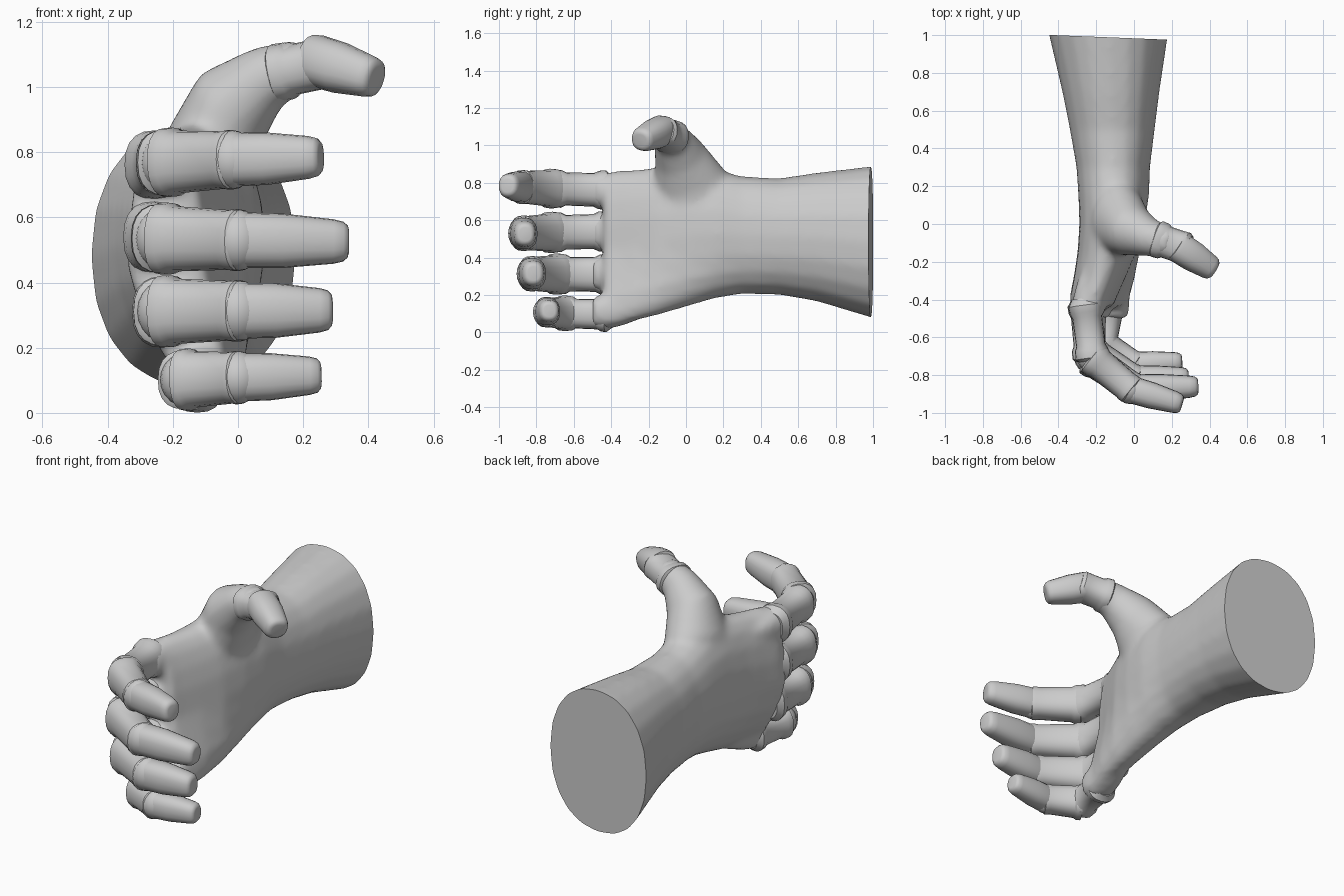
import bpy, bmesh, math
from mathutils import Vector

if "Cube" in bpy.data.objects:
    bpy.data.objects.remove(bpy.data.objects["Cube"])

SIDES = 20


def ring(bm, c, d, up, hw, hh, p):
    """Superellipse ring around c, facing d; hw along up, hh across it."""
    d = Vector(d).normalized()
    w = (Vector(up) - d * Vector(up).dot(d)).normalized()
    h = d.cross(w)
    out = []
    for i in range(SIDES):
        a = 2 * math.pi * i / SIDES
        ca, sa = math.cos(a), math.sin(a)
        u = math.copysign(abs(ca) ** (2 / p), ca) * hw
        v = math.copysign(abs(sa) ** (2 / p), sa) * hh
        out.append(bm.verts.new(Vector(c) + w * u + h * v))
    return out


def loft(bm, stations, up, p=2.0):
    """Skin (centre, direction, half width, half depth) stations, capped."""
    rings = [ring(bm, c, d, up, hw, hh, p) for c, d, hw, hh in stations]
    for a, b in zip(rings, rings[1:]):
        for i in range(SIDES):
            j = (i + 1) % SIDES
            bm.faces.new((a[i], a[j], b[j], b[i]))
    bm.faces.new(rings[0])
    bm.faces.new(rings[-1])
    return rings


def segment(bm, a, b, hw, hh, profile, up, p=2.4):
    """One finger bone from a to b, scaled along its length by profile."""
    a, b = Vector(a), Vector(b)
    loft(bm, [(a.lerp(b, t), b - a, hw * s, hh * s) for t, s in profile], up, p)


def finish(name, bm, angle=40):
    bmesh.ops.recalc_face_normals(bm, faces=bm.faces)
    me = bpy.data.meshes.new(name)
    bm.to_mesh(me)
    bm.free()
    ob = bpy.data.objects.new(name, me)
    bpy.context.collection.objects.link(ob)
    bpy.ops.object.select_all(action='DESELECT')
    ob.select_set(True)
    bpy.context.view_layer.objects.active = ob
    bpy.ops.object.shade_smooth_by_angle(angle=math.radians(angle))
    return ob


# Forearm and palm: y, x min, x max, z min, z max
bm = bmesh.new()
sections = [
    (1.10, -.47, .19, .05, .90), (1.00, -.45, .18, .075, .89),
    (.70, -.38, .135, .165, .855), (.50, -.34, .11, .20, .825),
    (.30, -.305, .085, .205, .835), (.15, -.295, .08, .18, .875),
    (.00, -.29, .055, .135, .90), (-.15, -.30, .015, .09, .885),
    (-.28, -.32, -.04, .06, .87), (-.38, -.34, -.085, .03, .865),
    (-.44, -.335, -.11, .03, .855)]
stations = [(((x0 + x1) / 2, y, (z0 + z1) / 2), (0, -1, 0), (z1 - z0) / 2, (x1 - x0) / 2)
            for y, x0, x1, z0, z1 in sections]
for (y, *_), r in zip(sections, loft(bm, stations, (0, 0, 1), 2.2)):
    bend = max(0, min(1, (.3 - y) / .6)) * .38      # little-finger side curls inward
    for v in r:
        v.co.x += bend * max(0, .4 - v.co.z)

# Thumb root, fused into the palm: centre, half width, half depth, direction
root = [((-.10, .08, .58), .22, .13, (.2, -.3, 1)), ((-.085, .02, .80), .20, .15, (.4, -.4, 1)),
        ((-.015, -.035, .945), .14, .14, (.75, -.4, .8)), ((.09, -.075, 1.03), .10, .10, (1, -.3, .5)),
        ((.20, -.10, 1.07), .082, .08, (1, -.3, .2))]
loft(bm, [(c, d, w, h) for c, w, h, d in root], (0, 1, 0))
# Finger roots, flush with the palm end
for x, z in ((-.25, .76), (-.25, .535), (-.215, .31), (-.12, .11)):
    loft(bm, [((x + .01, y, z), (0, -1, 0), s, s * .95)
              for y, s in ((-.22, .03), (-.33, .072), (-.42, .094), (-.5, .08))], (0, 0, 1), 2.4)
hand = finish("palm_and_forearm", bm)
rm = hand.modifiers.new("fuse", 'REMESH')
rm.mode, rm.voxel_size = 'VOXEL', .016
sm = hand.modifiers.new("soften", 'SMOOTH')
sm.factor, sm.iterations = .5, 18
for m in ("fuse", "soften"):
    bpy.ops.object.modifier_apply(modifier=m)

# Flat cut at the forearm end
bm = bmesh.new()
bm.from_mesh(hand.data)
cut = bmesh.ops.bisect_plane(bm, geom=bm.verts[:] + bm.edges[:] + bm.faces[:],
                             plane_co=(-.3, .995, .5), plane_no=(.04, 1, 0), clear_outer=True)
edges = [e for e in cut["geom_cut"] if isinstance(e, bmesh.types.BMEdge)]
bmesh.ops.contextual_create(bm, geom=edges)
bm.to_mesh(hand.data)
bm.free()
bpy.ops.object.shade_smooth_by_angle(angle=math.radians(40))

# Segment profiles: collared phalanges and a rounded tip
PROXIMAL = [(-.02, .82), (.05, .95), (.1, 1.08), (.22, 1.04), (.3, .92),
            (.78, .90), (.86, 1.03), (1.0, 1.03), (1.05, .85)]
MIDDLE = [(-.04, .85), (-.0, 1.08), (.12, 1.08), (.2, .98), (.88, .90), (.94, .93),
          (1.02, .93), (1.06, .82)]
TIP = [(-.1, .78), (0, .84), (.4, .82), (.86, .67), (.95, .6), (.99, .48), (1, .36)]

# Fingers: xy of each joint, root z, tip z, half width, half depth
fingers = {
    "index_finger": ([(-.26, -.40), (-.22, -.71), (-.02, -.875), (.255, -.955)], .76, .785, .098, .086),
    "middle_finger": ([(-.26, -.40), (-.235, -.71), (.00, -.87), (.34, -.86)], .54, .525, .102, .088),
    "ring_finger": ([(-.23, -.40), (-.23, -.68), (.00, -.825), (.29, -.815)], .31, .315, .102, .088),
    "little_finger": ([(-.12, -.40), (-.165, -.64), (.00, -.745), (.255, -.73)], .095, .115, .088, .08)}
for name, (path, z0, z1, hw, hh) in fingers.items():
    bm = bmesh.new()
    pts = [Vector((x, y, z0 + (z1 - z0) * i / 3)) for i, (x, y) in enumerate(path)]
    for a, b, prof in zip(pts, pts[1:], (PROXIMAL, MIDDLE, TIP)):
        segment(bm, a, b, hw, hh, prof, (0, 0, 1))
    # Knuckle balls fill the bends
    for c in pts[1:3]:
        balls = bmesh.ops.create_uvsphere(bm, u_segments=16, v_segments=10, radius=1)
        for v in balls["verts"]:
            v.co = Vector((v.co.x * hh * .92, v.co.y * hh * .92, v.co.z * hw * .92)) + c
    finish(name, bm)

# Thumb: collar segment and tip
bm = bmesh.new()
segment(bm, (.11, -.075, 1.04), (.27, -.13, 1.075), .088, .08,
        [(0, .9), (.08, 1.13), (.28, 1.1), (.38, .97), (.85, .98), (1, 1), (1.1, .85)], (0, 1, 0))
segment(bm, (.24, -.125, 1.08), (.425, -.245, 1.025), .098, .096, TIP, (0, 1, 0))
finish("thumb", bm)
